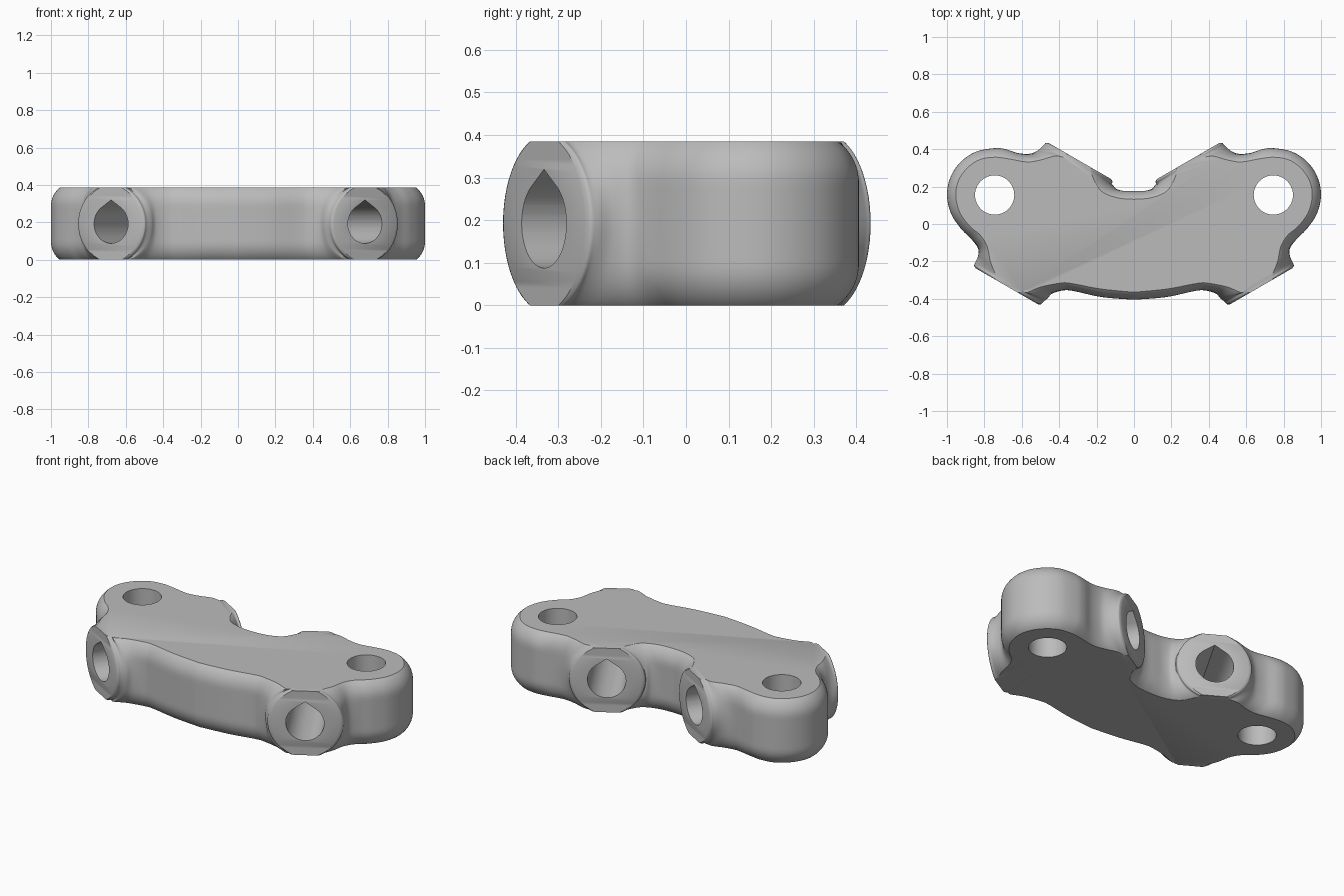
import bpy, bmesh, math
from mathutils import Vector, Matrix

if "Cube" in bpy.data.objects:
    bpy.data.objects.remove(bpy.data.objects["Cube"])

H, ZC = 0.385, 0.1925          # plate height and mid height
RIM, HOLE = 0.21, 0.105        # boss rim radius, bore radius
U, N = Vector((0.866, 0.5)), Vector((-0.5, 0.866))   # along boss face, out of back boss
BACK, FRONT = Vector((0.29, 0.337)), Vector((0.68, -0.333))

# Right half outline: (mid x, mid y, top x, top y, share of boss curve)
INNER = [(0, .176, 0, .132, 0), (.055, .177, .08, .138, 0), (.095, .188, .155, .163, .4),
         (.112, .208, .195, .200, .8)]
OUTER = [(.515, .393, .425, .363, .8), (.555, .376, .50, .342, .5), (.62, .379, .575, .332, .1),
         (.69, .401, .68, .350, 0), (.75, .405, .75, .357, 0), (.846, .386, .828, .343, 0),
         (.927, .332, .893, .298, 0), (.981, .251, .938, .232, 0), (1, .155, .953, .155, 0),
         (.978, .055, .933, .065, 0), (.925, -.025, .88, -.01, 0), (.868, -.083, .822, -.06, .1),
         (.834, -.13, .785, -.12, .5), (.834, -.172, .768, -.20, .8)]
FACE = [(.462, -.398, .575, -.367, .8), (.437, -.372, .50, -.337, .5), (.378, -.355, .40, -.317, .1),
        (.32, -.359, .34, -.317, 0), (.17, -.391, .18, -.347, 0), (0, -.405, 0, -.365, 0)]


def spline(pts, steps=6):
    """Smooth curve through the points."""
    out = []
    for i in range(len(pts) - 1):
        a, b = pts[max(i - 1, 0)], pts[i]
        c, d = pts[i + 1], pts[min(i + 2, len(pts) - 1)]
        for k in range(steps):
            t = k / steps
            out.append(b + 0.5 * t * (c - a + t * (2 * a - 5 * b + 4 * c - d + t * (3 * (b - c) + d - a))))
    return out + [pts[-1]]


def outline(z):
    """Closed outline of the plate at height z."""
    dz = abs(z - ZC)
    e = max(0, dz - 0.0975)
    body = (0.123 - math.sqrt(0.123 ** 2 - e * e)) / (0.123 - math.sqrt(0.123 ** 2 - 0.095 ** 2))
    h = math.sqrt(RIM ** 2 - dz * dz)
    boss = (RIM - h) / (RIM - math.sqrt(RIM ** 2 - ZC ** 2))

    def place(rows):
        res = []
        for mx, my, tx, ty, k in rows:
            t = body * (1 - k) + boss * k
            res.append(Vector((mx, my)).lerp(Vector((tx, ty)), t))
        return res

    def rim(c, side, out):
        # face edge, then the rounded lip just behind it
        return [c + U * side * (h - .018), c + U * side * (h - .004) - out * .008,
                c + U * side * h - out * .024]

    a = spline(place(INNER) + rim(BACK, -1, N)[::-1])
    b = spline(rim(BACK, 1, N) + place(OUTER) + rim(FRONT, 1, -N)[::-1])
    c = spline(rim(FRONT, -1, -N) + place(FACE))
    right = a + b + c
    left = [Vector((-p.x, p.y)) for p in right[1:-1]]
    return right + left[::-1]


def make_object(name, bm):
    bmesh.ops.recalc_face_normals(bm, faces=bm.faces)
    me = bpy.data.meshes.new(name)
    bm.to_mesh(me)
    bm.free()
    ob = bpy.data.objects.new(name, me)
    bpy.context.collection.objects.link(ob)
    return ob


def prism(name, profile, length, matrix):
    """Straight cutter with the given 2D profile, centred on its own z axis."""
    bm = bmesh.new()
    rings = [[bm.verts.new(matrix @ Vector((x, y, s * length / 2))) for x, y in profile] for s in (-1, 1)]
    for i in range(len(profile)):
        j = (i + 1) % len(profile)
        bm.faces.new((rings[0][i], rings[0][j], rings[1][j], rings[1][i]))
    bm.faces.new(rings[0][::-1])
    bm.faces.new(rings[1])
    ob = make_object(name, bm)
    ob.hide_render = True
    return ob


# Plate with rounded edges and four flared bosses, lofted in layers
bm = bmesh.new()
LAYERS = 28
rings = []
for i in range(LAYERS + 1):
    z = ZC - ZC * math.cos(math.pi * i / LAYERS)
    rings.append([bm.verts.new((p.x, p.y, z)) for p in outline(z)])
n = len(rings[0])
for lo, hi in zip(rings, rings[1:]):
    for i in range(n):
        j = (i + 1) % n
        bm.faces.new((lo[i], lo[j], hi[j], hi[i]))
bm.faces.new(rings[0][::-1])
bm.faces.new(rings[-1])
plate = make_object("bracket_plate", bm)

# Cutters: round bolt holes and angled teardrop bores
circle = [(HOLE * math.cos(math.tau * i / 48), HOLE * math.sin(math.tau * i / 48)) for i in range(48)]
tip = math.radians(54)
teardrop = [(0, 1.21 * HOLE)]
for i in range(41):
    a = tip - (tip * 2 + math.pi - 2 * tip + math.pi - 2 * (math.pi / 2 - tip) - (math.pi - 2 * tip)) * i / 40
    a = tip - (math.pi + 2 * tip) * i / 40
    teardrop.append((HOLE * math.cos(a), HOLE * math.sin(a)))
cutters = []
for side, tag in ((1, "right"), (-1, "left")):
    cutters.append(prism("bolt_hole_" + tag, circle, 1, Matrix.Translation((side * .745, .155, ZC))))
    mid = (BACK + FRONT) / 2
    axis = Vector((side * N.x, N.y, 0)).normalized()
    up = Vector((0, 0, 1))
    across = up.cross(axis)
    m = Matrix((across, up, axis)).transposed().to_4x4()
    m.translation = (side * mid.x, mid.y, ZC)
    cutters.append(prism("bore_" + tag, teardrop, 1.0, m))

bpy.context.view_layer.objects.active = plate
plate.select_set(True)
for c in cutters:
    mod = plate.modifiers.new(c.name, 'BOOLEAN')
    mod.operation, mod.solver, mod.object = 'DIFFERENCE', 'EXACT', c
    bpy.ops.object.modifier_apply(modifier=mod.name)
for c in cutters:
    bpy.data.objects.remove(c)

# Single grey finish
grey = bpy.data.materials.new("grey")
grey.diffuse_color = (0.5, 0.5, 0.5, 1)
grey.use_nodes = True
grey.node_tree.nodes["Principled BSDF"].inputs["Base Color"].default_value = grey.diffuse_color
plate.data.materials.clear()
plate.data.materials.append(grey)
bpy.ops.object.shade_smooth_by_angle(angle=math.radians(32))
